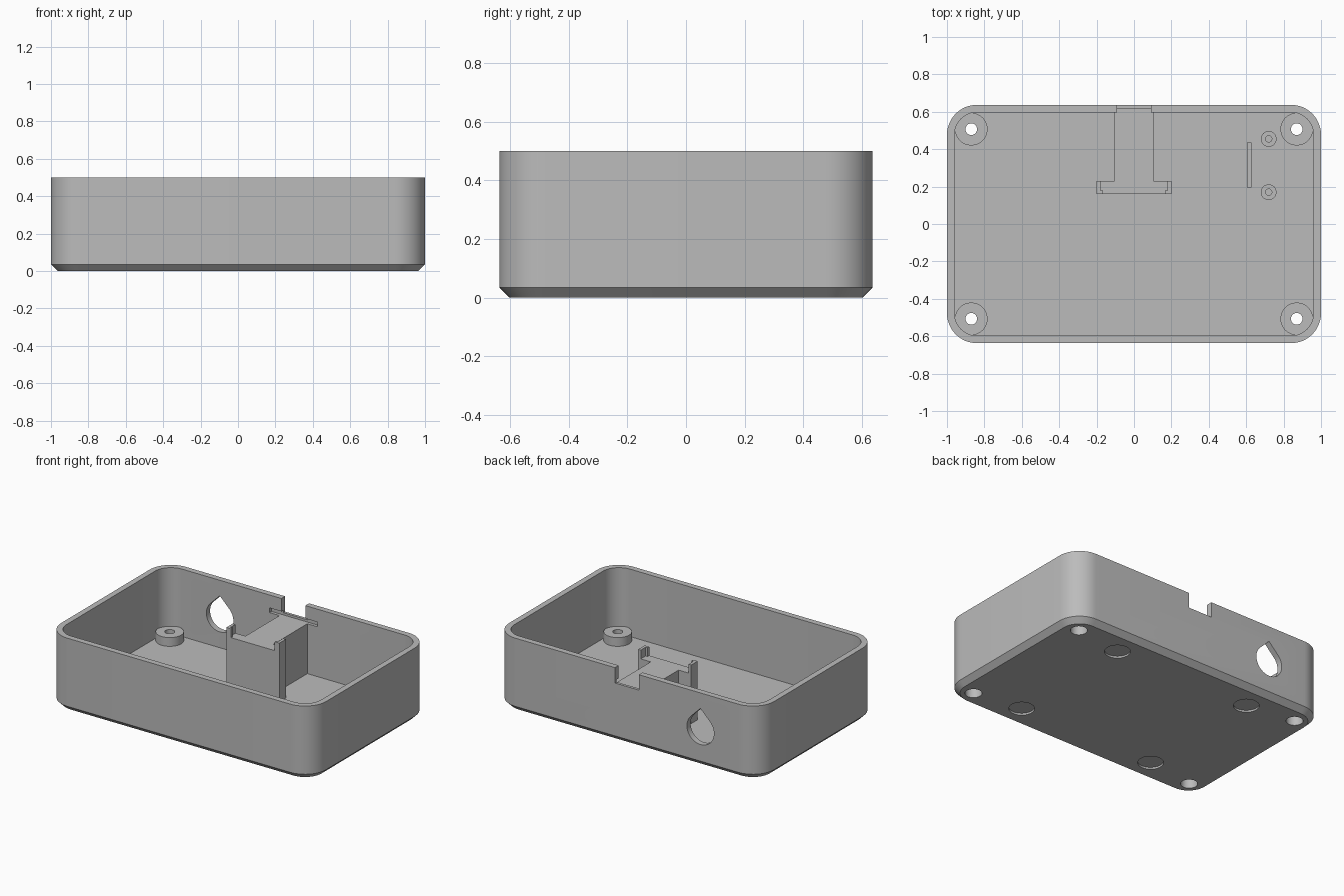
import bpy, bmesh
from math import sin, cos, pi, radians
from mathutils import Matrix

cube = bpy.data.objects.get("Cube")
if cube:
    bpy.data.objects.remove(cube, do_unlink=True)

grey = bpy.data.materials.new("plain_grey")
grey.use_nodes = True
grey.diffuse_color = (0.5, 0.5, 0.5, 1)
grey.node_tree.nodes["Principled BSDF"].inputs["Base Color"].default_value = (0.5, 0.5, 0.5, 1)

HX, HY, HEIGHT, WALL, RADIUS, CHAMFER = 1.0, 0.637, 0.5, 0.04, 0.16, 0.035
SEAT = 0.38


def finish(name, bm):
    bmesh.ops.recalc_face_normals(bm, faces=bm.faces)
    mesh = bpy.data.meshes.new(name)
    bm.to_mesh(mesh)
    bm.free()
    mesh.materials.append(grey)
    obj = bpy.data.objects.new(name, mesh)
    bpy.context.collection.objects.link(obj)
    return obj


def loft(name, rings):
    """Closed solid through rings of equal point count, capped at both ends."""
    bm = bmesh.new()
    loops = [[bm.verts.new(p) for p in ring] for ring in rings]
    n = len(loops[0])
    for a, b in zip(loops, loops[1:]):
        for i in range(n):
            j = (i + 1) % n
            bm.faces.new((a[i], a[j], b[j], b[i]))
    bm.faces.new(loops[0])
    bm.faces.new(loops[-1])
    return finish(name, bm)


def prism(name, outline, z0, z1):
    return loft(name, [[(x, y, z) for x, y in outline] for z in (z0, z1)])


def box(name, x0, x1, y0, y1, z0, z1):
    return prism(name, [(x0, y0), (x1, y0), (x1, y1), (x0, y1)], z0, z1)


def cylinder(name, x, y, r, z0, z1, sides=48):
    angles = [2 * pi * i / sides for i in range(sides)]
    return prism(name, [(x + r * cos(a), y + r * sin(a)) for a in angles], z0, z1)


def rounded_ring(inset, z, steps=12):
    r = RADIUS - inset
    pts = []
    for k, (sx, sy) in enumerate([(1, 1), (-1, 1), (-1, -1), (1, -1)]):
        for i in range(steps + 1):
            a = (k + i / steps) * pi / 2
            pts.append((sx * (HX - RADIUS) + r * cos(a), sy * (HY - RADIUS) + r * sin(a), z))
    return pts


def combine(target, tool, operation="DIFFERENCE"):
    """Apply a boolean and remove the tool object."""
    tool.hide_render = True
    mod = target.modifiers.new("cut", "BOOLEAN")
    mod.operation, mod.solver, mod.object = operation, "EXACT", tool
    bpy.context.view_layer.objects.active = target
    bpy.ops.object.modifier_apply(modifier=mod.name)
    bpy.data.objects.remove(tool, do_unlink=True)


def corners(x, y):
    return [(sx * x, sy * y) for sx in (-1, 1) for sy in (-1, 1)]


# Open tray with chamfered underside and rounded corners
tray = loft("tray", [rounded_ring(CHAMFER, 0), rounded_ring(0, CHAMFER), rounded_ring(0, HEIGHT),
                     rounded_ring(WALL, HEIGHT), rounded_ring(WALL, WALL)])

# Corner screw bosses, bored through and counterbored from below
for x, y in corners(0.87, 0.507):
    combine(tray, cylinder("boss", x, y, 0.087, 0.02, 0.1), "UNION")
    combine(tray, cylinder("bore", x, y, 0.031, -0.1, 0.2))
    combine(tray, cylinder("counterbore", x, y, 0.053, -0.1, 0.065))

# Shallow round pockets for feet
for x, y in corners(0.52, 0.46):
    combine(tray, cylinder("foot_pocket", x, y, 0.08, -0.1, 0.013))

# Connector notch in the back rim and the board groove inside it
combine(tray, box("notch", -0.09, 0.09, 0.5, 0.8, 0.395, 0.7))
combine(tray, box("groove", -0.18, 0.18, 0.5, 0.618, SEAT, 0.412))

# Teardrop cable hole in the back wall: three quarter circle with a peak
hole_r = 0.102
arc = [radians(135 + 270 * i / 36) for i in range(37)]
drop = [(hole_r * cos(a), hole_r * sin(a)) for a in arc] + [(0, hole_r * 2 ** 0.5)]
cutter = prism("teardrop", drop, -0.2, 0.2)
cutter.data.transform(Matrix.Translation((-0.555, HY, 0.25)) @ Matrix.Rotation(pi / 2, 4, "X"))
combine(tray, cutter)

# T shaped board stand
stand = prism("board_stand", [(-0.2, 0.16), (0.2, 0.16), (0.2, 0.23), (0.105, 0.23), (0.105, 0.6),
                              (-0.105, 0.6), (-0.105, 0.23), (-0.2, 0.23)], 0.03, SEAT)
parts = [tray, stand]

# Hooked end stops on the stand
for side, s in (("left", 1), ("right", -1)):
    hook = [(0.165, 0.16), (0.2, 0.16), (0.2, 0.23), (0.18, 0.23), (0.18, 0.178), (0.165, 0.178)]
    parts.append(prism(side + "_end_stop", [(s * x, y) for x, y in hook], SEAT, 0.44))

# Small blind standoffs and the rib beside them
for name, y in (("back_standoff", 0.455), ("front_standoff", 0.17)):
    post = cylinder(name, 0.72, y, 0.042, 0.03, 0.1, 32)
    combine(post, cylinder("pilot", 0.72, y, 0.017, 0.045, 0.2, 24))
    parts.append(post)
parts.append(box("rib", 0.603, 0.627, 0.195, 0.435, 0.03, 0.12))

# Smooth curved walls, keep edges crisp
bpy.ops.object.select_all(action="DESELECT")
for obj in parts:
    obj.select_set(True)
bpy.context.view_layer.objects.active = tray
bpy.ops.object.shade_smooth_by_angle(angle=radians(25))
